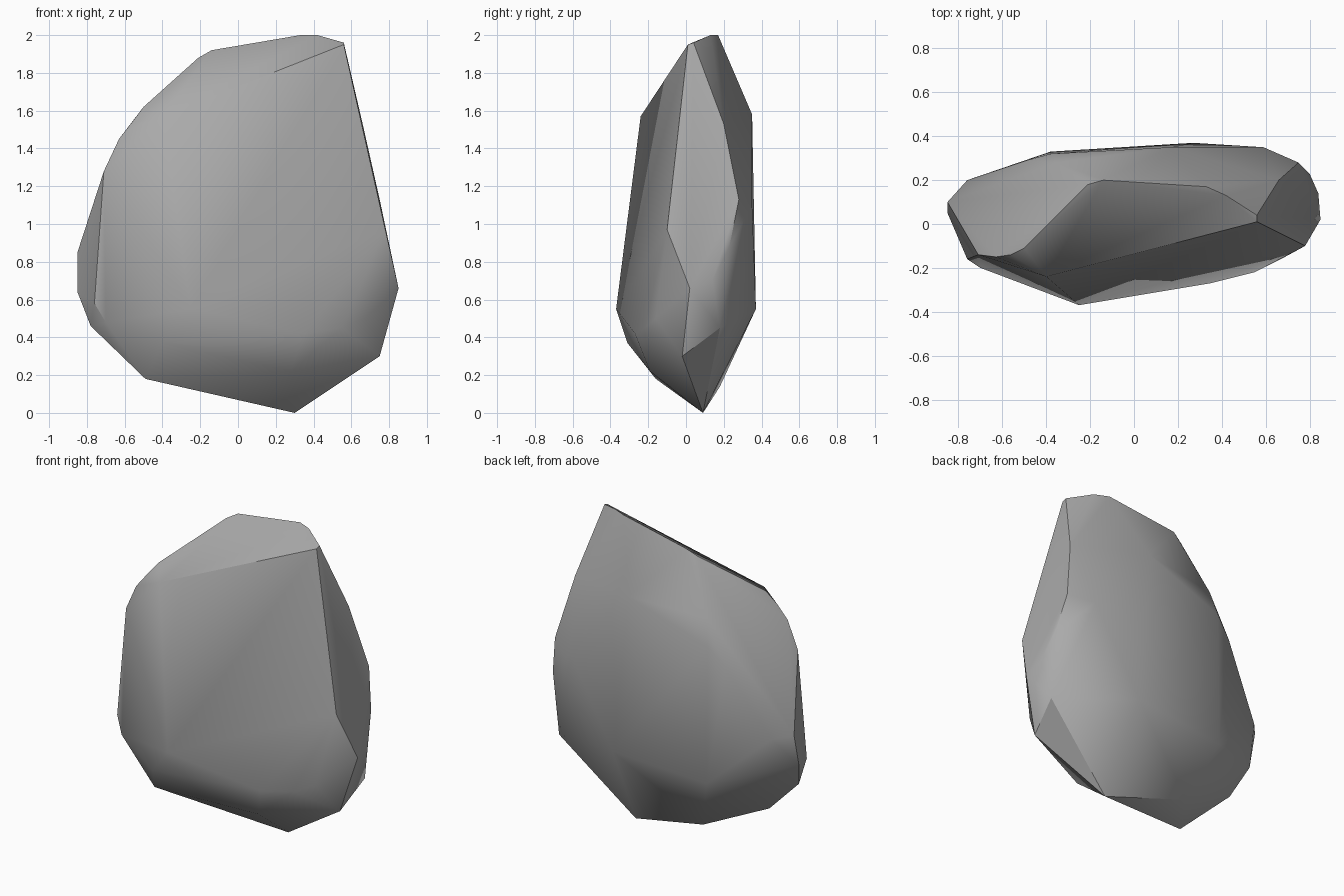
import bpy
import bmesh
import math

default_cube = bpy.data.objects.get("Cube")
if default_cube:
    bpy.data.objects.remove(default_cube, do_unlink=True)


def flat_material(name, colour):
    material = bpy.data.materials.new(name)
    material.use_nodes = True
    material.diffuse_color = colour
    shader = material.node_tree.nodes["Principled BSDF"]
    shader.inputs["Base Color"].default_value = colour
    shader.inputs["Roughness"].default_value = 0.8
    return material


# Corner loops of the chipped faces; neighbouring loops share their edges
crown_ridge = [(-.21, .18, 1.88), (-.14, .2, 1.92), (.33, .17, 2), (.42, .13, 2),
               (.56, .04, 1.96), (.56, .01, 1.95)]
left_chip = [(.66, .2, 1.53), (.75, .28, 1.13), (.8, .23, .88), (.84, .14, .7),
             (.85, .02, .66), (.78, -.1, .97)]
right_chip = [(-.5, -.11, 1.62), (-.56, -.14, 1.54), (-.63, -.15, 1.45),
              (-.71, -.14, 1.28), (-.85, .1, .85), (-.76, .2, .84),
              (-.49, .29, 1.27), (-.38, .32, 1.39), (-.35, .28, 1.55)]
front_face = [(-.4, -.24, 1.57), (-.76, -.16, .58), (-.7, -.2, .48),
              (-.25, -.37, .55), (.35, -.27, .42), (.55, -.22, .45), (.67, -.16, .5)]
back_face = [(.17, .35, 1.58), (.59, .35, 1.1), (.27, .37, .55), (-.38, .33, .5)]
underside = [(-.85, .05, .64), (-.78, -.05, .46), (-.4, -.31, .37), (-.49, -.16, .18),
             (-.25, .18, .14), (.3, .09, 0), (.28, -.19, .22),
             (.75, -.02, .3), (.79, .18, .45)]


def build_stone(name, loops, material):
    """Wrap a tight skin round the corner loops and merge its flat faces."""
    mesh = bpy.data.meshes.new(name)
    bm = bmesh.new()
    for loop in loops:
        for corner in loop:
            bm.verts.new(corner)
    hull = bmesh.ops.convex_hull(bm, input=bm.verts[:])
    spare = {v for v in hull["geom_interior"] + hull["geom_unused"]
             if isinstance(v, bmesh.types.BMVert)}
    bmesh.ops.delete(bm, geom=list(spare), context="VERTS")
    bmesh.ops.dissolve_limit(bm, angle_limit=math.radians(2),
                             verts=bm.verts[:], edges=bm.edges[:])
    bmesh.ops.recalc_face_normals(bm, faces=bm.faces[:])
    bm.to_mesh(mesh)
    bm.free()
    mesh.materials.append(material)
    stone = bpy.data.objects.new(name, mesh)
    bpy.context.collection.objects.link(stone)
    return stone


stone_grey = flat_material("stone grey", (0.4, 0.4, 0.4, 1))
rock = build_stone("rock", [crown_ridge, left_chip, right_chip,
                            front_face, back_face, underside], stone_grey)

# Soft shading across shallow angles, crisp chipped edges
bpy.ops.object.select_all(action="DESELECT")
rock.select_set(True)
bpy.context.view_layer.objects.active = rock
bpy.ops.object.shade_smooth_by_angle(angle=math.radians(35))
